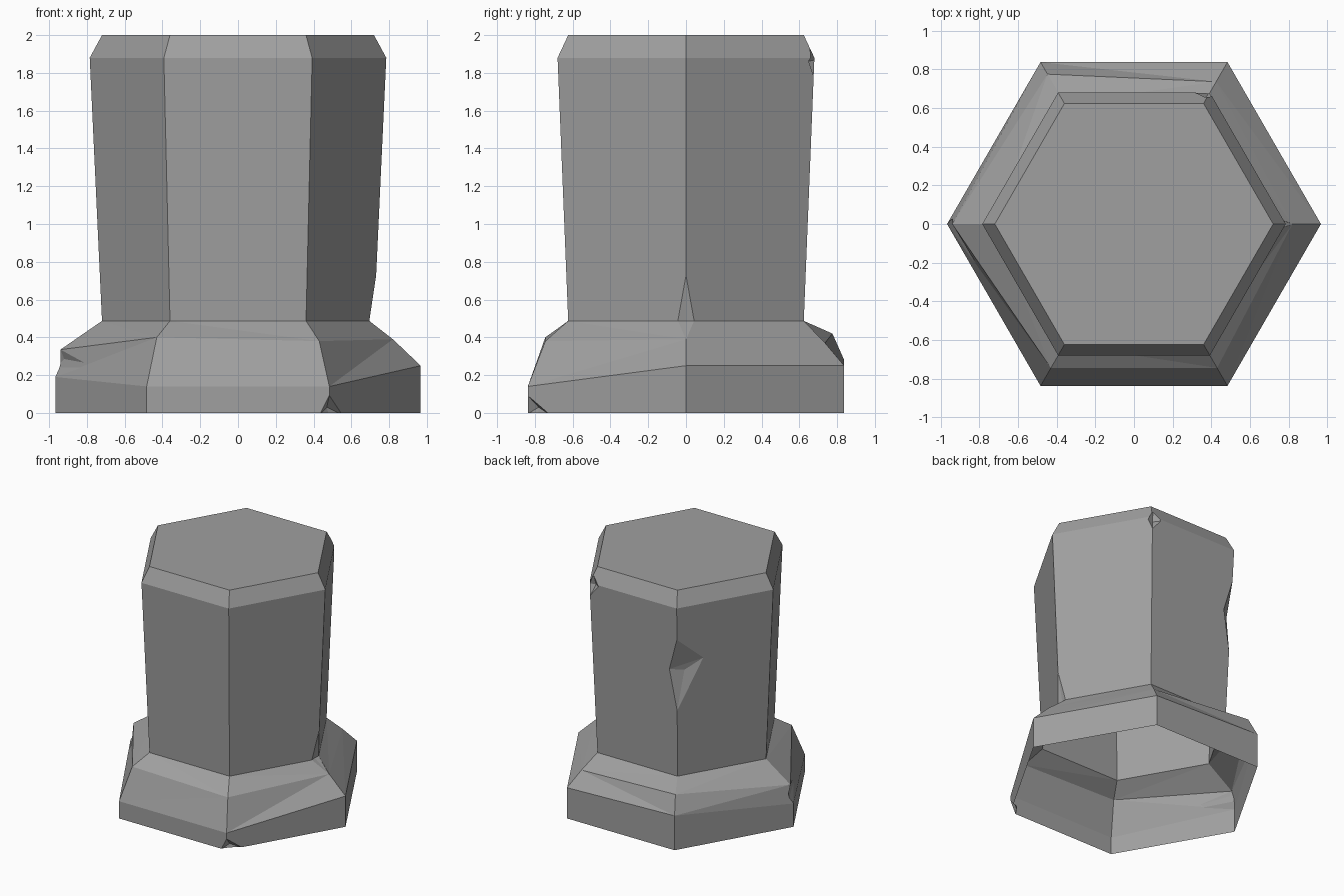
import bpy
import bmesh
from math import cos, sin, radians
from mathutils import Vector

cube = bpy.data.objects.get("Cube")
if cube:
    bpy.data.objects.remove(cube, do_unlink=True)

stone = bpy.data.materials.new("grey_stone")
stone.use_nodes = True
grey = (0.35, 0.35, 0.35, 1)
stone.diffuse_color = grey
stone.node_tree.nodes["Principled BSDF"].inputs["Base Color"].default_value = grey

NECK, LIP, TOP = 0.487, 1.88, 2.0


def make_object(name, bm):
    bmesh.ops.recalc_face_normals(bm, faces=bm.faces)
    mesh = bpy.data.meshes.new(name)
    bm.to_mesh(mesh)
    bm.free()
    mesh.materials.append(stone)
    obj = bpy.data.objects.new(name, mesh)
    bpy.context.collection.objects.link(obj)
    return obj


def polar(angle, radius, z):
    return Vector((radius * cos(radians(angle)), radius * sin(radians(angle)), z))


# Hexagonal pillar; the worn skirt differs at each corner:
# angle: (height of plinth edge, radius and height of shoulder)
skirt = {
    0: (0.25, 0.82, 0.39), 60: (0.25, 0.85, 0.37), 120: (0.28, 0.895, 0.42),
    180: (0.19, 0.94, 0.335), 240: (0.14, 0.86, 0.40), 300: (0.14, 0.86, 0.38),
}
bm = bmesh.new()
columns = []
for angle, (edge_z, shoulder_r, shoulder_z) in skirt.items():
    profile = [(0.967, 0), (0.967, edge_z), (shoulder_r, shoulder_z),
               (0.72, NECK), (0.785, LIP), (0.72, TOP)]
    columns.append([bm.verts.new(polar(angle, r, z)) for r, z in profile])
for a, b in zip(columns, columns[1:] + columns[:1]):
    for i in range(len(a) - 1):
        bm.faces.new((a[i], b[i], b[i + 1], a[i + 1]))
bm.faces.new([c[-1] for c in columns])
bm.faces.new([c[0] for c in reversed(columns)])
bmesh.ops.triangulate(bm, faces=[f for f in bm.faces if len(f.verts) == 4
                                 and f.calc_center_median().z < NECK])
pillar = make_object("hexagonal_pillar", bm)


# Chips are convex cutters given by a few points
def chip(name, points):
    bm = bmesh.new()
    for p in points:
        bm.verts.new(p)
    hull = bmesh.ops.convex_hull(bm, input=bm.verts)
    loose = [v for v in bm.verts if not v.link_faces]
    bmesh.ops.delete(bm, geom=loose, context="VERTS")
    cutter = make_object(name, bm)
    cutter.hide_render = True
    mod = pillar.modifiers.new(name, "BOOLEAN")
    mod.operation = "DIFFERENCE"
    mod.solver = "EXACT"
    mod.object = cutter
    return cutter


def edge_point(angle, z):
    return polar(angle, 0.72 + 0.065 * (z - NECK) / (LIP - NECK), z)


def face_point(angle, other, t, z):
    return edge_point(angle, z).lerp(edge_point(other, z), t)


cutters = [
    chip("neck_chip", [(0.69, 0, NECK), (0.735, 0, 0.75), (0.82, 0, 0.385),
                       (0.695, 0.043, NECK), (0.695, -0.043, NECK), (1, 0, 0.6)]),
    chip("lip_chip", [(0.30, 0.69, 1.87), (0.41, 0.65, 1.86), (0.37, 0.66, 1.95),
                      (0.39, 0.68, 1.77), (0.36, 0.64, 1.86), (0.5, 0.87, 1.88)]),
    chip("shaft_chip", [edge_point(120, 1.62), edge_point(120, 1.03),
                        face_point(120, 180, 0.28, 1.43),
                        face_point(120, 60, 0.09, 1.36),
                        polar(124, 0.69, 1.34), polar(125, 1.1, 1.36)]),
    chip("foot_chip", [(0.485, -0.845, 0.1), (0.43, -0.845, -0.01), (0.55, -0.72, -0.01),
                       (0.48, -0.78, -0.01), (0.47, -0.78, 0.03), (0.6, -1, -0.01)]),
    chip("skirt_chip", [(-0.92, 0, 0.285), (-0.967, 0, 0.19), (-0.94, 0, 0.335),
                        (-0.67, -0.49, 0.24), (-0.965, 0.06, 0.24), (-1.2, -0.1, 0.27)]),
]

# Apply the chips, then open the underside
bpy.context.view_layer.update()
graph = bpy.context.evaluated_depsgraph_get()
cut = bmesh.new()
cut.from_mesh(bpy.data.meshes.new_from_object(pillar.evaluated_get(graph)))
floor = [f for f in cut.faces if all(abs(v.co.z) < 0.001 for v in f.verts)]
bmesh.ops.delete(cut, geom=floor, context="FACES")
pillar.modifiers.clear()
for f in cut.faces:
    f.material_index = 0
    f.smooth = False
cut.to_mesh(pillar.data)
cut.free()
for c in cutters:
    bpy.data.objects.remove(c, do_unlink=True)
